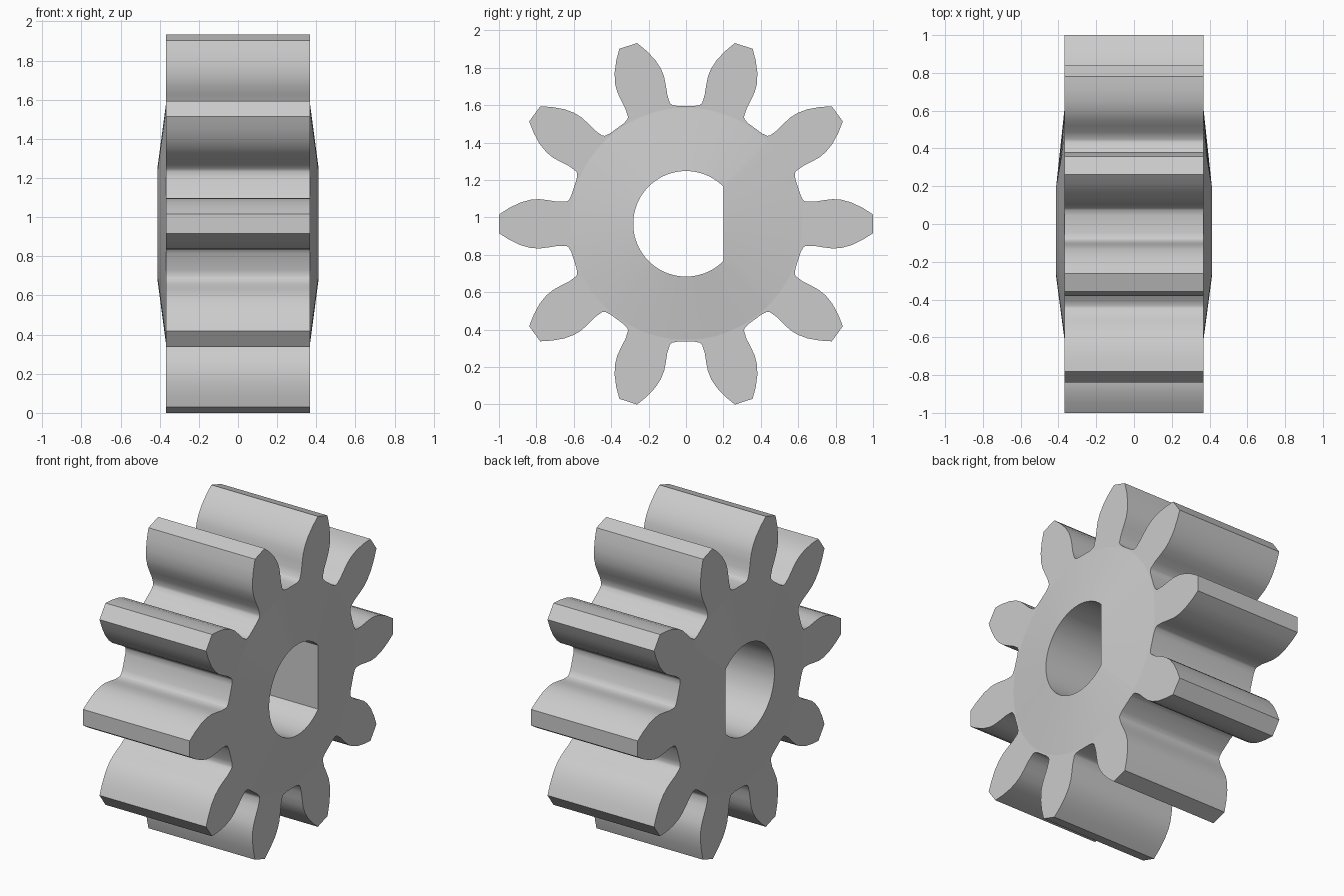
import bpy
import bmesh
from math import atan2, hypot, cos, sin, pi, radians

cube = bpy.data.objects.get("Cube")
if cube:
    bpy.data.objects.remove(cube, do_unlink=True)

TEETH = 10
AXLE_Z = 0.966
HALF_WIDTH, HALF_HUB = 0.367, 0.412
ROOT_R, BORE_R, FLAT_Y = 0.62, 0.282, 0.2

steel = bpy.data.materials.new("light grey")
steel.use_nodes = True
steel.diffuse_color = (0.6, 0.6, 0.6, 1)
steel.node_tree.nodes["Principled BSDF"].inputs["Base Color"].default_value = (0.6, 0.6, 0.6, 1)

# One tooth flank from tip to valley: (distance along the tooth, half thickness)
flank = [(1.0, 0.05), (0.945, 0.085), (0.885, 0.114), (0.83, 0.129), (0.785, 0.132),
         (0.735, 0.126), (0.687, 0.118), (0.64, 0.118), (0.627, 0.126), (0.613, 0.152)]
polar = [(hypot(a, b), atan2(b, a)) for a, b in flank]
tooth = [(r, -t) for r, t in reversed(polar)] + polar + [(0.63, pi / TEETH)]
outline = [(r, t + 2 * pi * i / TEETH) for i in range(TEETH) for r, t in tooth]


def bore_radius(t):
    # Round shaft hole with one flat side
    return min(BORE_R, FLAT_Y / cos(t)) if cos(t) > 0 else BORE_R


bm = bmesh.new()


def ring(x, radius):
    return [bm.verts.new((x, radius(r, t) * cos(t), AXLE_Z + radius(r, t) * sin(t)))
            for r, t in outline]


def rim(r, t):
    return r


def root(r, t):
    return ROOT_R


def bore(r, t):
    return bore_radius(t)


# Rings run over the gear: rim, hub foot, bore, and back on the other side
rings = [ring(HALF_WIDTH, rim), ring(HALF_WIDTH, root), ring(HALF_HUB, bore),
         ring(-HALF_HUB, bore), ring(-HALF_WIDTH, root), ring(-HALF_WIDTH, rim)]
for k, a in enumerate(rings):
    b = rings[(k + 1) % len(rings)]
    for i in range(len(a)):
        j = (i + 1) % len(a)
        bm.faces.new((a[i], a[j], b[j], b[i]))
bmesh.ops.recalc_face_normals(bm, faces=bm.faces)

mesh = bpy.data.meshes.new("spur_gear")
bm.to_mesh(mesh)
bm.free()
mesh.materials.append(steel)
gear = bpy.data.objects.new("spur_gear", mesh)
bpy.context.collection.objects.link(gear)

# Smooth flanks and bore, flat end faces
bpy.ops.object.select_all(action='DESELECT')
gear.select_set(True)
bpy.context.view_layer.objects.active = gear
bpy.ops.object.shade_smooth_by_angle(angle=radians(36))
for f in mesh.polygons:
    if abs(f.normal.x) > 0.5:
        f.use_smooth = False
